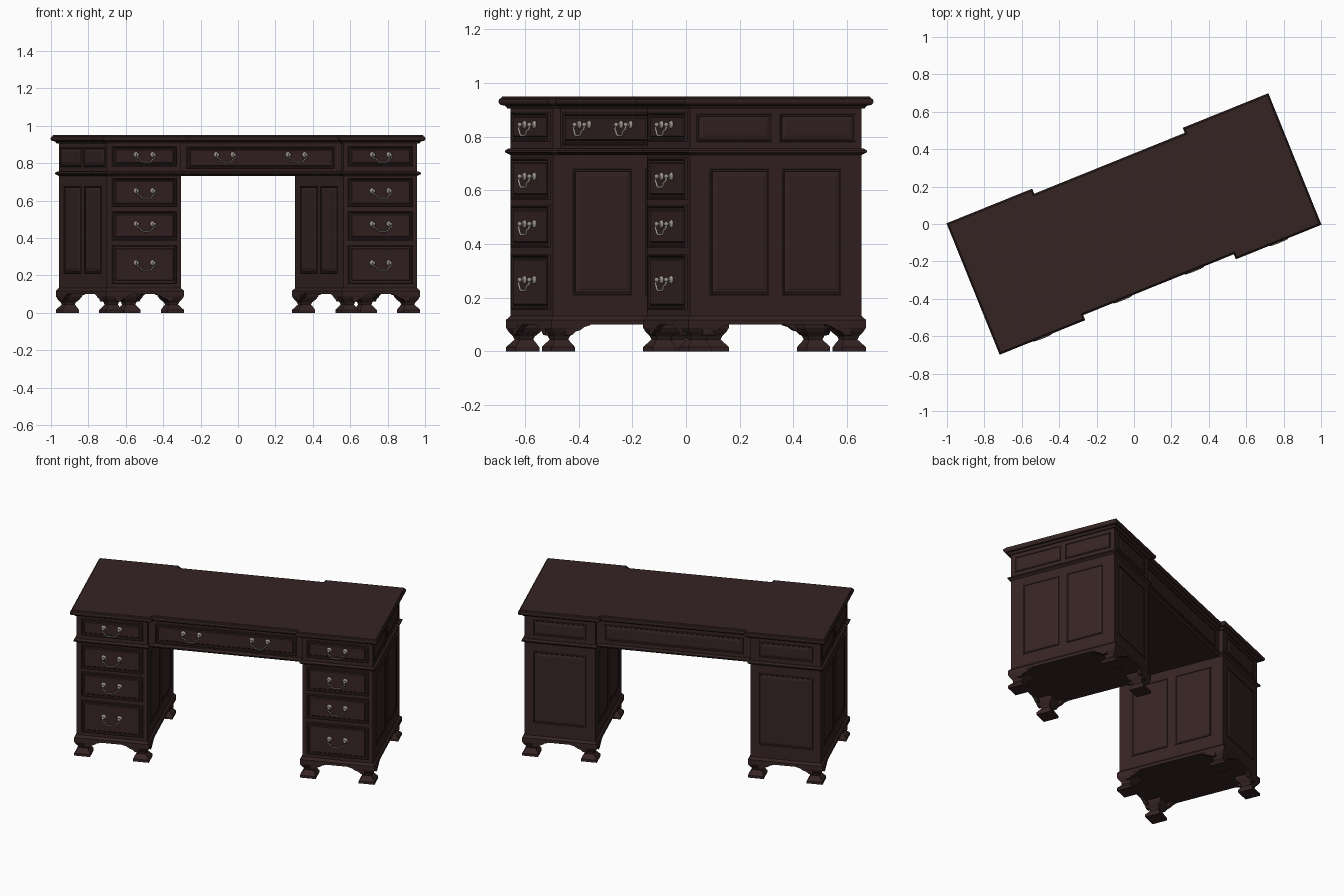
import bpy, bmesh, math
from mathutils import Matrix, Vector

if "Cube" in bpy.data.objects:
    bpy.data.objects.remove(bpy.data.objects["Cube"])

ROT = Matrix.Rotation(math.radians(22), 4, 'Z')   # the desk stands turned on the grid


def material(name, col):
    m = bpy.data.materials.new(name)
    m.diffuse_color = (*col, 1)
    m.use_nodes = True
    m.node_tree.nodes["Principled BSDF"].inputs["Base Color"].default_value = m.diffuse_color
    return m


WOOD = material("dark_mahogany", (0.037, 0.0175, 0.0175))
METAL = material("aged_metal", (0.33, 0.29, 0.25))


def add(name, bm, mat=WOOD):
    bmesh.ops.recalc_face_normals(bm, faces=bm.faces)
    me = bpy.data.meshes.new(name)
    bm.to_mesh(me)
    bm.free()
    me.materials.append(mat)
    ob = bpy.data.objects.new(name, me)
    ob.matrix_world = ROT
    bpy.context.collection.objects.link(ob)
    return ob


def loft(name, rings):
    """Skin a stack of closed rings of 3D points and cap both ends."""
    bm = bmesh.new()
    vs = [[bm.verts.new(p) for p in r] for r in rings]
    n = len(vs[0])
    for a, b in zip(vs, vs[1:]):
        for i in range(n):
            bm.faces.new((a[i], a[(i + 1) % n], b[(i + 1) % n], b[i]))
    bm.faces.new(vs[0])
    bm.faces.new(vs[-1])
    return add(name, bm)


U0, U1, V, VC = 0.468, 0.894, 0.345, 0.316   # pedestal inner/outer, depth, recessed centre


def outline(e, z):
    """Whole-desk plan with recessed centre, grown by e."""
    a, b, v, c = U1 + e, U0 - e, V + e, VC + e
    half = [(-a, -v), (-b, -v), (-b, -c), (b, -c), (b, -v), (a, -v)]
    return [(x, y, z) for x, y in half + [(-x, -y) for x, y in half]]


def rect(x0, x1, y0, y1, z, e=0):
    return [(x0 - e, y0 - e, z), (x1 + e, y0 - e, z), (x1 + e, y1 + e, z), (x0 - e, y1 + e, z)]


def relief(name, place, a0, a1, z0, z1, steps):
    """Stepped rectangular panel; place(a, depth, z) puts it on a wall."""
    loft(name, [[place(a, d, z) for a, z in ((a0 + i, z0 + i), (a1 - i, z0 + i),
                                             (a1 - i, z1 - i), (a0 + i, z1 - i))]
                for i, d in steps])


def wall_y(y, s):
    return lambda a, d, z: (a, y + s * d, z)


def wall_x(x, s):
    return lambda a, d, z: (x + s * d, a, z)


DRAWER = [(0, -0.004), (0, 0.009), (0.005, 0.011), (0.009, 0.009), (0.011, 0.004),
          (0.017, 0.004), (0.021, 0.008)]
PANEL = [(0, -0.003), (0.002, 0.004), (0.007, 0.004), (0.010, 0.001), (0.026, 0.005)]

# Table top with rounded edge and supporting cove
loft("table_top", [outline(e, z) for e, z in (
    (0.008, 0.905), (0.016, 0.917), (0.027, 0.918), (0.032, 0.924), (0.034, 0.932),
    (0.032, 0.940), (0.026, 0.944), (0.024, 0.950))])
# Frieze and waist moulding
loft("frieze", [outline(0, 0.745), outline(0, 0.910)])
loft("waist_moulding", [outline(e, z) for e, z in (
    (0.0, 0.732), (0.008, 0.738), (0.015, 0.742), (0.015, 0.749), (0.004, 0.757), (0, 0.757))])

# Handle mesh: two rosettes with knobs and a swinging bail
path = [(-0.048, -0.020, 0), (-0.051, -0.024, -0.016), (-0.036, -0.027, -0.024),
        (-0.028, -0.027, -0.036), (0, -0.028, -0.040), (0.028, -0.027, -0.036),
        (0.036, -0.027, -0.024), (0.051, -0.024, -0.016), (0.048, -0.020, 0)]
cu = bpy.data.curves.new("bail_path", 'CURVE')
cu.dimensions = '3D'
cu.bevel_depth = 0.0045
cu.bevel_resolution = 1
cu.resolution_u = 3
cu.use_fill_caps = True
sp = cu.splines.new('BEZIER')
sp.bezier_points.add(len(path) - 1)
for p, co in zip(sp.bezier_points, path):
    p.co = co
    p.handle_left_type = p.handle_right_type = 'AUTO'
tmp = bpy.data.objects.new("bail_path", cu)
bpy.context.collection.objects.link(tmp)
bail = bpy.data.meshes.new_from_object(tmp.evaluated_get(bpy.context.evaluated_depsgraph_get()))
bpy.data.objects.remove(tmp)
bm = bmesh.new()
bm.from_mesh(bail)
for s in (-1, 1):
    turn = Matrix.Rotation(math.pi / 2, 4, 'X')
    bmesh.ops.create_cone(bm, cap_ends=True, segments=14, radius1=0.018, radius2=0.011, depth=0.010,
                          matrix=Matrix.Translation((s * 0.048, -0.003, 0)) @ turn)
    bmesh.ops.create_cone(bm, cap_ends=True, segments=8, radius1=0.005, radius2=0.005, depth=0.02,
                          matrix=Matrix.Translation((s * 0.048, -0.012, 0)) @ turn)
    bmesh.ops.create_uvsphere(bm, u_segments=10, v_segments=6, radius=0.009,
                              matrix=Matrix.Translation((s * 0.048, -0.021, 0)))
for f in bm.faces:
    f.smooth = True
    f.material_index = 0
first = add("handle", bm, METAL)
handle_mesh = first.data
handle_mesh.materials.clear()
handle_mesh.materials.append(METAL)
bpy.data.objects.remove(first)


def handle(x, y, z):
    ob = bpy.data.objects.new("drawer_handle", handle_mesh)
    ob.matrix_world = ROT @ Matrix.Translation((x, y, z))
    bpy.context.collection.objects.link(ob)


# Centre drawer and the matching back panel
relief("centre_drawer", wall_y(-VC, -1), -0.425, 0.425, 0.768, 0.890, DRAWER)
relief("centre_back_panel", wall_y(VC, 1), -0.42, 0.42, 0.775, 0.885, PANEL)
for x in (-0.207, 0.207):
    handle(x, -VC - 0.008, 0.845)

FOOT = [(0, 0.012, 0.095), (0.016, 0.012, 0.095), (0.028, 0.002, 0.078), (0.044, -0.012, 0.054),
        (0.056, -0.008, 0.062), (0.072, 0.004, 0.090), (0.088, 0.012, 0.108), (0.106, 0.012, 0.110)]
BRACKET = [(0.06, 0.106), (0.165, 0.106), (0.155, 0.097), (0.135, 0.092),
           (0.118, 0.080), (0.098, 0.074), (0.085, 0.062), (0.06, 0.060)]

for side in (-1, 1):
    x0, x1 = sorted((side * U0, side * U1))
    mid = (x0 + x1) / 2
    # Pedestal carcass and plinth
    loft("pedestal", [rect(x0, x1, -V, V, 0.115), rect(x0, x1, -V, V, 0.74)])
    loft("plinth", [rect(x0, x1, -V, V, z, e) for z, e in (
        (0.100, 0.012), (0.118, 0.012), (0.126, 0.005), (0.132, 0.0))])
    # Drawers
    for z0, z1, hz in ((0.155, 0.362, 0.267), (0.388, 0.545, 0.475),
                       (0.567, 0.722, 0.652), (0.782, 0.892, 0.845)):
        relief("pedestal_drawer", wall_y(-V, -1), mid - 0.186, mid + 0.186, z0, z1, DRAWER)
        handle(mid, -V - 0.008, hz)
    # Back panels
    relief("back_panel", wall_y(V, 1), mid - 0.165, mid + 0.165, 0.21, 0.68, PANEL)
    relief("back_frieze_panel", wall_y(V, 1), mid - 0.165, mid + 0.165, 0.78, 0.885, PANEL)
    # Paired panels on outer and knee-hole sides
    for y0, y1 in ((-0.265, -0.025), (0.025, 0.265)):
        relief("side_panel", wall_x(side * U1, side), y0, y1, 0.21, 0.68, PANEL)
        relief("knee_panel", wall_x(side * U0, -side), y0, y1, 0.21, 0.68, PANEL)
    for y0, y1 in ((-0.32, -0.015), (0.015, 0.32)):
        relief("side_frieze_panel", wall_x(side * U1, side), y0, y1, 0.78, 0.885, PANEL)
    # Bracket feet at the four corners
    for cx, sx in ((x0, -1), (x1, 1)):
        for sy in (-1, 1):
            cy = sy * V
            rings = []
            for z, e, w in FOOT:
                a, b = cx + sx * e, cy + sy * e
                c, d = a - sx * w, b - sy * w
                rings.append([(a, b, z), (c, b, z), (c, d, z), (a, d, z)])
            loft("foot", rings)
            loft("foot_bracket", [[(cx - sx * (a - 0.012), cy + sy * t, z) for a, z in BRACKET]
                                  for t in (0.011, -0.014)])
            loft("foot_bracket", [[(cx + sx * t, cy - sy * (a - 0.012), z) for a, z in BRACKET]
                                  for t in (0.011, -0.014)])
